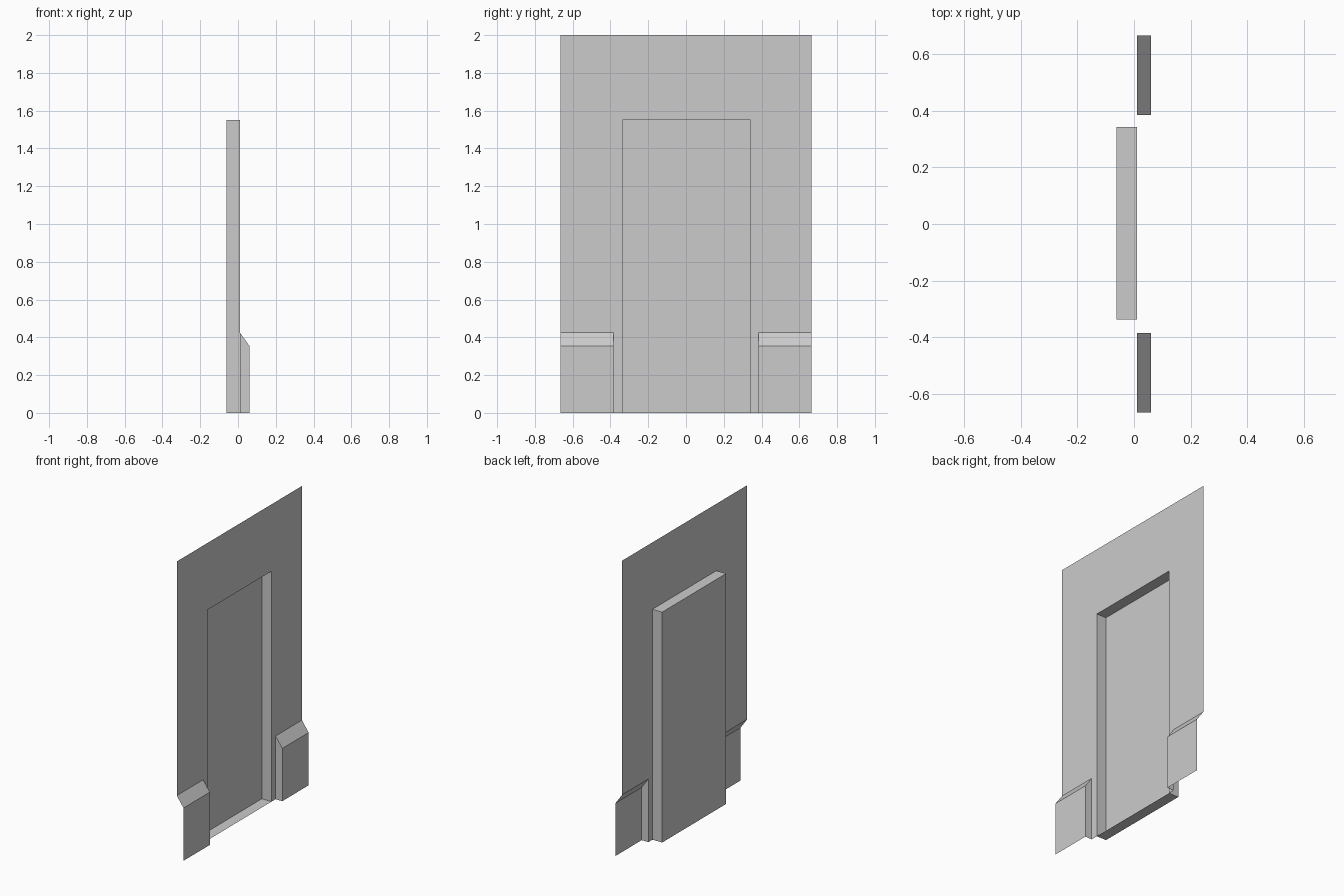
import bpy

if "Cube" in bpy.data.objects:
    bpy.data.objects.remove(bpy.data.objects["Cube"])

W, H = 0.665, 2.0              # wall half width, height
D0, D1, DH = -0.337, 0.342, 1.55   # doorway sides and height
P, PH, PT = 0.385, 0.355, 0.425  # plinth inner edge, front height, top height
XW, XB, XF = 0.01, -0.062, 0.06    # wall plane, recess back, plinth front


def sheet(name, faces):
    """Object made of open flat faces; shared corners are merged."""
    verts = list(dict.fromkeys(v for f in faces for v in f))
    mesh = bpy.data.meshes.new(name)
    mesh.from_pydata(verts, [], [[verts.index(v) for v in f] for f in faces])
    mesh.update()
    obj = bpy.data.objects.new(name, mesh)
    bpy.context.collection.objects.link(obj)
    return obj


def strip(path_a, path_b):
    """Quads between two matching point paths."""
    n = len(path_a)
    return [(path_a[i], path_b[i], path_b[i + 1], path_a[i + 1]) for i in range(n - 1)]


# Wall: one flat face around the doorway and above the plinths
outline = [(-W, PT), (-P, PT), (-P, 0), (D0, 0), (D0, DH), (D1, DH),
           (D1, 0), (P, 0), (P, PT), (W, PT), (W, H), (-W, H)]
sheet("wall", [tuple((XW, y, z) for y, z in outline)])

# Door recess: sides, top, threshold and door panel
loop = [(D0, 0), (D1, 0), (D1, DH), (D0, DH), (D0, 0)]
front = [(XW, y, z) for y, z in loop]
back = [(XB, y, z) for y, z in loop]
sheet("door_recess", strip(back, front) + [tuple(back[:4])])

# Plinths: front and sloped top, closed only beside the doorway
profile = [(XF, 0), (XF, PH), (XW, PT)]
for name, s in (("plinth_left", -1), ("plinth_right", 1)):
    inner = [(x, s * P, z) for x, z in profile]
    outer = [(x, s * W, z) for x, z in profile]
    cap = tuple(inner + [(XW, s * P, 0)])
    faces = strip(inner, outer) + [cap[::-1]]
    if s < 0:
        faces = [f[::-1] for f in faces]
    sheet(name, faces)
